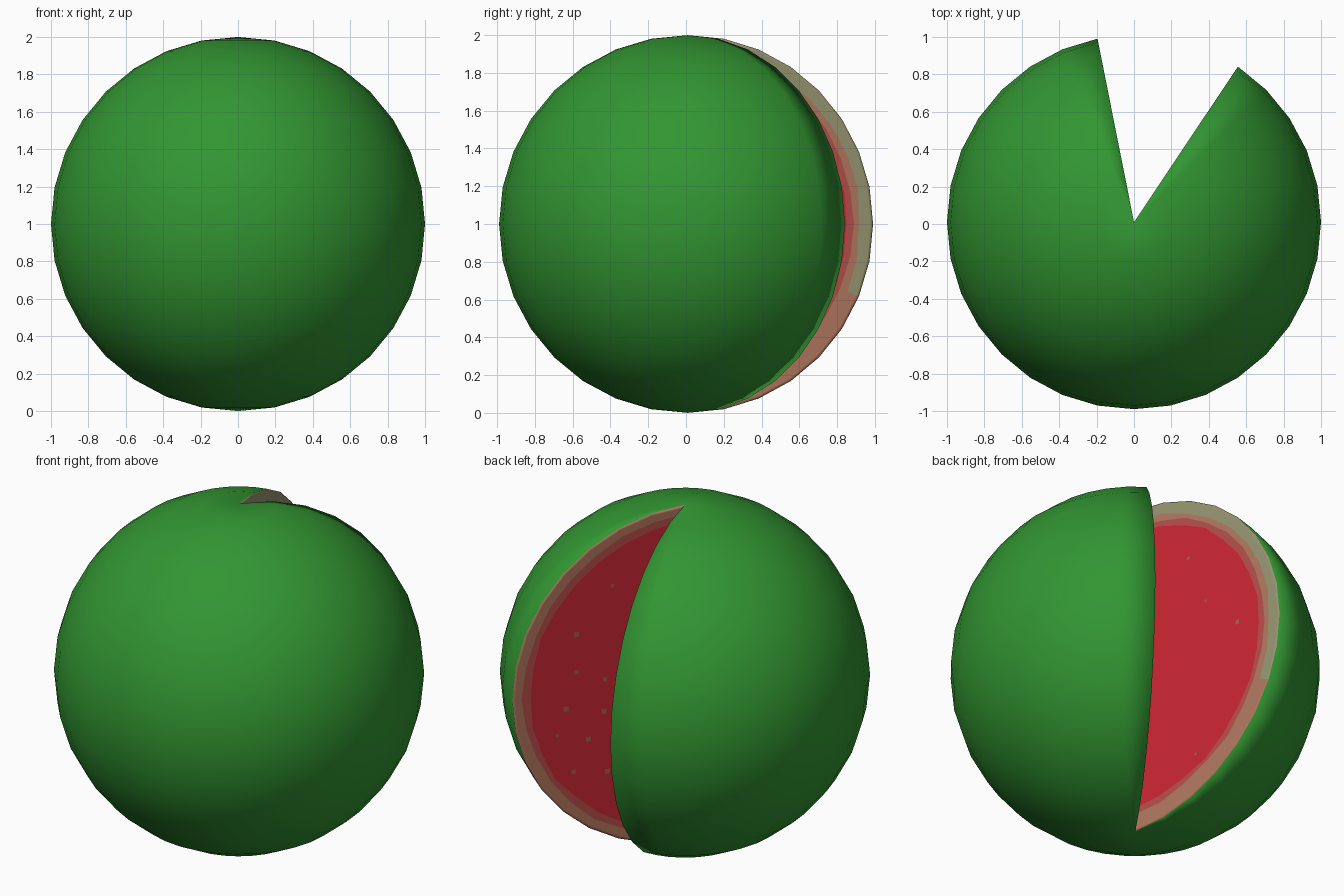
import bpy, bmesh, math, random
from mathutils import Vector

if "Cube" in bpy.data.objects:
    bpy.data.objects.remove(bpy.data.objects["Cube"])

random.seed(4)
CENTRE = Vector((0, 0.01, 1))
STEP = math.tau / 32
FIRST, LAST = 9, 37          # rind runs from 101.25 deg round to 56.25 deg
RINGS = 16


def lin(c):
    c /= 255
    return c / 12.92 if c <= 0.04045 else ((c + 0.055) / 1.055) ** 2.4


def material(name, r, g, b):
    m = bpy.data.materials.new(name)
    m.diffuse_color = (lin(r), lin(g), lin(b), 1)
    m.use_nodes = True
    m.node_tree.nodes["Principled BSDF"].inputs["Base Color"].default_value = m.diffuse_color
    return m


mats = [material("green rind", 50, 150, 50),
        material("pale rind", 150, 147, 112),
        material("tan rind", 174, 118, 93),
        material("pink edge", 180, 78, 74),
        material("red flesh", 200, 37, 50)]
seed_mat = material("brown seed", 160, 95, 78)


def polar(angle, ring, r=1.0):
    t = math.pi * ring / RINGS
    return Vector((r * math.sin(t) * math.cos(angle),
                   r * math.sin(t) * math.sin(angle), r * math.cos(t)))


def add_face(bm, verts, out, mat):
    f = bm.faces.new(verts)
    f.normal_update()
    if f.normal.dot(out if out else f.calc_center_median()) < 0:
        f.normal_flip()
    f.material_index = mat
    f.smooth = True
    return f


def finish(name, bm, materials):
    me = bpy.data.meshes.new(name)
    bm.to_mesh(me)
    bm.free()
    for m in materials:
        me.materials.append(m)
    ob = bpy.data.objects.new(name, me)
    ob.location = CENTRE
    bpy.context.collection.objects.link(ob)


bm = bmesh.new()
# outer rind: a sphere with four segments missing
top, bottom = bm.verts.new((0, 0, 1)), bm.verts.new((0, 0, -1))
cols = [[top] + [bm.verts.new(polar(k * STEP, i)) for i in range(1, RINGS)] + [bottom]
        for k in range(FIRST, LAST + 1)]
for a, b in zip(cols, cols[1:]):
    for i in range(RINGS):
        quad = list(dict.fromkeys([a[i], a[i + 1], b[i + 1], b[i]]))
        add_face(bm, quad, None, 0)

# cut walls: half discs in rings of rind, pink edge and flesh
walls = []
for col, k, sign in ((cols[0], FIRST, 1), (cols[-1], LAST, -1)):
    ang = k * STEP
    out = Vector((math.sin(ang), -math.cos(ang), 0)) * sign
    walls.append((ang, out))
    prev = col
    bands = ((0.985, 1), (0.93, 1), (0.895, 2), (0.86, 3)) if sign > 0 else \
            ((0.985, 2), (0.94, 2), (0.90, 3))
    for r, mat in bands:
        wob = 0.008 if r < 0.95 else 0
        arc = [bm.verts.new(polar(ang, i, r + random.uniform(-wob, wob)))
               for i in range(RINGS + 1)]
        for i in range(RINGS):
            low = mat == 1 and i > 9     # rind gets warmer near the base
            add_face(bm, [prev[i], prev[i + 1], arc[i + 1], arc[i]], out, 2 if low else mat)
        prev = arc
    add_face(bm, prev, out, 4)
finish("melon", bm, mats)

# seeds: thin plates on each wall, given as (distance from axis, height, size)
seeds = [[(.37, .57, .018), (.49, .26, .016), (.71, .05, .026), (.42, -.67, .014)],
         [(.42, .59, .022), (.63, .335, .03), (.63, .11, .024), (.465, .04, .024),
          (.69, -.10, .03), (.47, -.15, .028), (.74, -.25, .016), (.56, -.30, .028),
          (.645, -.48, .026), (.45, -.51, .028)]]
bm = bmesh.new()
for (ang, out), spots in zip(walls, seeds):
    radial = Vector((math.cos(ang), math.sin(ang), 0))
    for r, z, s in spots:
        c = radial * r + Vector((0, 0, z)) + out * 0.004
        corners = [c + radial * (u * s / 2) + Vector((0, 0, v * s / 2))
                   for u, v in ((-1, -1), (1, -1), (1, 1), (-1, 1))]
        add_face(bm, [bm.verts.new(p) for p in corners], out, 0)
finish("seeds", bm, [seed_mat])
